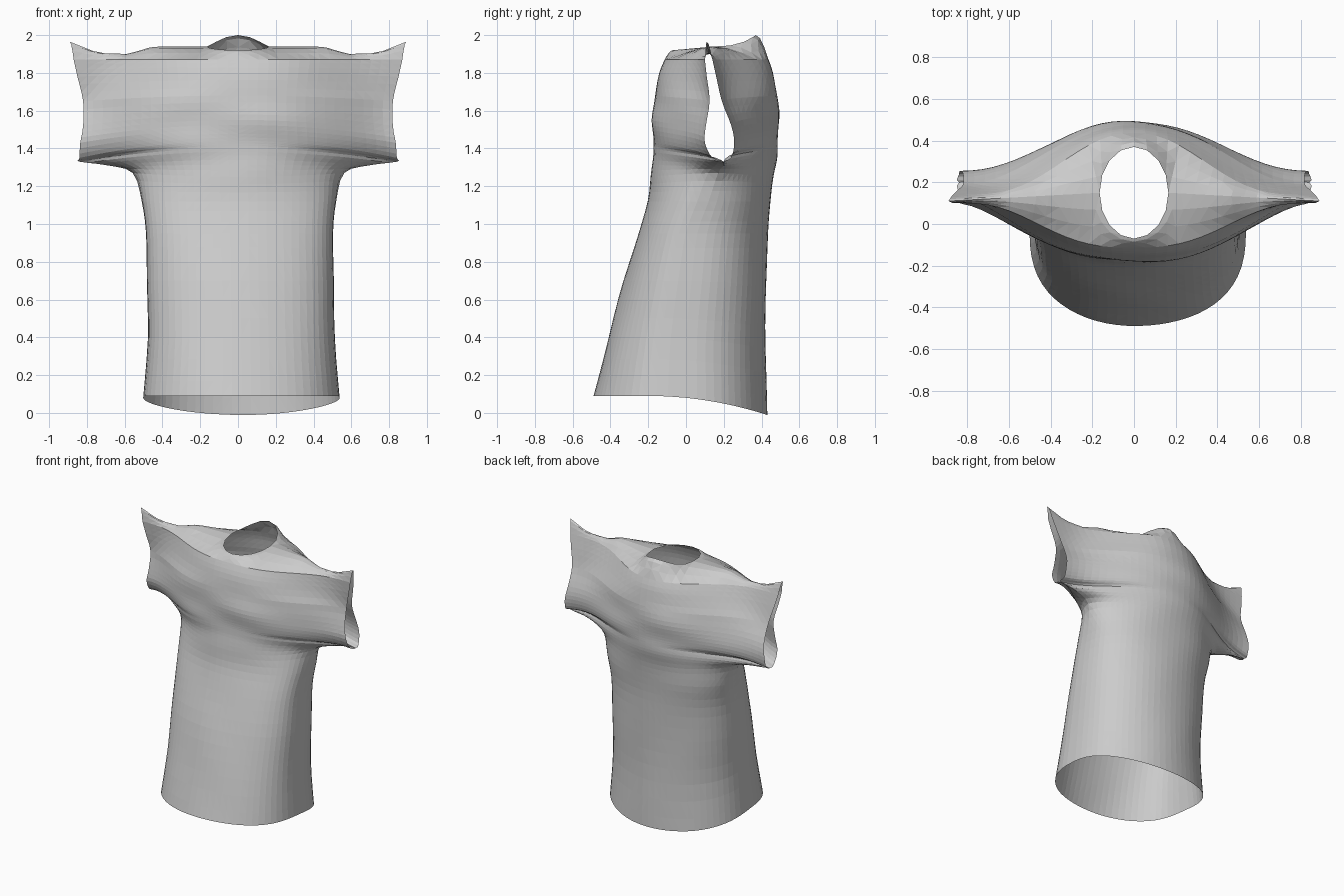
import bpy
import bmesh
from math import sin, cos, pi, exp

cube = bpy.data.objects.get("Cube")
if cube:
    bpy.data.objects.remove(cube)

COLUMNS = 32      # faces across each panel
STEPS = 3         # rows between two profile keys
NECK = 0.25       # share of the columns that end on the neckline

# Row keys from hem to shoulder:
# centre height, front depth, back depth, half width, edge height,
# front edge depth, back edge depth, flatness (0 = round tube, 1 = draped)
KEYS = [
    (.09, -.49, .43, .52, .09, 0, 0, 0),
    (.4, -.41, .42, .495, .4, 0, 0, 0),
    (.7, -.33, .425, .495, .7, .03, .03, 0),
    (.95, -.25, .435, .495, .95, .06, .06, 0),
    (1.12, -.2, .45, .515, 1.12, .12, .12, .05),
    (1.25, -.185, .465, .56, 1.27, .17, .17, .3),
    (1.34, -.175, .48, .69, 1.31, .2, .2, .7),
    (1.4, -.175, .485, .84, 1.33, .2, .2, 1),
    (1.44, -.175, .487, .84, 1.35, .14, .24, 1),
    (1.5, -.175, .49, .835, 1.43, .1, .255, 1),
    (1.58, -.175, .49, .82, 1.52, .105, .24, 1),
    (1.68, -.165, .485, .82, 1.65, .125, .19, 1),
    (1.8, -.14, .46, .85, 1.78, .11, .16, 1),
    (1.87, -.115, .435, .87, 1.87, .1, .14, 1),
]
# Height of the shoulder seam along x
SHOULDER = [(.165, 1.94), (.45, 1.94), (.58, 1.9), (.74, 1.905), (.89, 1.965)]


def lerp(a, b, t):
    return a + (b - a) * t


def spline(a, b, c, d, t):
    """Smooth interpolation from b to c."""
    return b + .5 * t * (c - a + t * (2 * a - 5 * b + 4 * c - d + t * (3 * (b - c) + d - a)))


def smooth_rows(keys):
    rows = []
    last = len(keys) - 1
    for i in range(last):
        near = [keys[max(0, min(last, i + k))] for k in (-1, 0, 1, 2)]
        for s in range(STEPS):
            rows.append([spline(*vals, s / STEPS) for vals in zip(*near)])
    rows.append(list(keys[last]))
    for row in rows:                      # keep the side seams closed
        if row[6] - row[5] < .006:
            row[5] = row[6] = (row[5] + row[6]) / 2
    return rows


def wrinkle(x, z, side):
    """Soft cloth folds, strongest across the chest."""
    chest = exp(-((z - 1.55) / .25) ** 2)
    folds = sin(24 * z + 5 * x * x + side) * cos(6 * x + side)
    return .007 * chest * folds + .003 * sin(9 * x + 4 * z) * sin(7 * z)


def chest_curve(x, z, side):
    """Share of the full depth that the draped cloth keeps at x."""
    power, fall = (2.6, 2) if side < 0 else (2.2, 2.8)
    fall += 8 * max(0, z - 1.68)
    return max(0, 1 - (x / .86) ** power) ** fall


def body_point(row, u, side):
    zc, front, back, width, ze, edge_front, edge_back, flat = row
    flat = max(0, min(1, flat))
    depth, edge = (front, edge_front) if side < 0 else (back, edge_back)
    r = lerp(sin(abs(u) * pi / 2), abs(u), flat)
    z = lerp(zc, ze, r * r)
    tube = max(0, cos(u * pi / 2)) ** (.7 if side < 0 else .85)
    rim = chest_curve(width, zc, side)
    drape = max(0, (chest_curve(width * r, zc, side) - rim) / (1 - rim))
    x = width * r * (1 if u > 0 else -1)
    y = lerp(edge, depth, lerp(tube, drape, flat))
    y += wrinkle(x, z, side) * max(0, 1 - r * r)
    # Hem drops toward the back
    fade = max(0, 1 - z / .9)
    z -= .112 * fade * (max(0, y + .2) / .63) ** 2
    # The lower body leans slightly to its left
    x += .018 * max(0, min(1, 1.4 - z))
    return x, y, z


def top_point(u, side):
    """Neckline in the middle, shoulder seam outside it."""
    sign = 1 if u > 0 else -1
    if abs(u) < NECK:
        a = u / NECK * pi / 2
        rise = .06 * cos(a) ** 2.6 if side > 0 else -.02 * cos(a)
        return .165 * sin(a), .15 + side * .22 * cos(a), 1.94 + rise
    s = (abs(u) - NECK) / (1 - NECK)
    x = lerp(.165, .89, s)
    z = SHOULDER[-1][1]
    for (xa, za), (xb, zb) in zip(SHOULDER, SHOULDER[1:]):
        if xa <= x <= xb:
            z = lerp(za, zb, (x - xa) / (xb - xa))
    return sign * x, lerp(.15, .11, s), z


def add_panel(bm, rows, side):
    us = [2 * i / COLUMNS - 1 for i in range(COLUMNS + 1)]
    grid = [[body_point(row, u, side) for u in us] for row in rows]
    # Rounded yoke from the last row up to the shoulder seam
    below = grid[-1]
    for k in (1, 2, 3):
        w = k / 3
        line = []
        for u, p in zip(us, below):
            q = top_point(u, side)
            line.append((lerp(p[0], q[0], w), lerp(p[1], q[1], w),
                         lerp(p[2], q[2], sin(w * pi / 2))))
        grid.append(line)
    verts = [[bm.verts.new(p) for p in line] for line in grid]
    for lo, hi in zip(verts, verts[1:]):
        for i in range(COLUMNS):
            quad = (lo[i], lo[i + 1], hi[i + 1], hi[i])
            bm.faces.new(quad if side < 0 else quad[::-1])


# Cloth colour
cloth = bpy.data.materials.new("light_grey_cloth")
cloth.use_nodes = True
grey = (.6, .6, .6, 1)
cloth.diffuse_color = grey
cloth.node_tree.nodes["Principled BSDF"].inputs["Base Color"].default_value = grey

# Front and back panels sewn at the sides and shoulders
bm = bmesh.new()
rows = smooth_rows(KEYS)
for side in (-1, 1):
    add_panel(bm, rows, side)
bmesh.ops.remove_doubles(bm, verts=bm.verts, dist=.0015)
bmesh.ops.triangulate(bm, faces=bm.faces)
mesh = bpy.data.meshes.new("shirt")
bm.to_mesh(mesh)
bm.free()
mesh.materials.append(cloth)
shirt = bpy.data.objects.new("shirt", mesh)
bpy.context.collection.objects.link(shirt)
